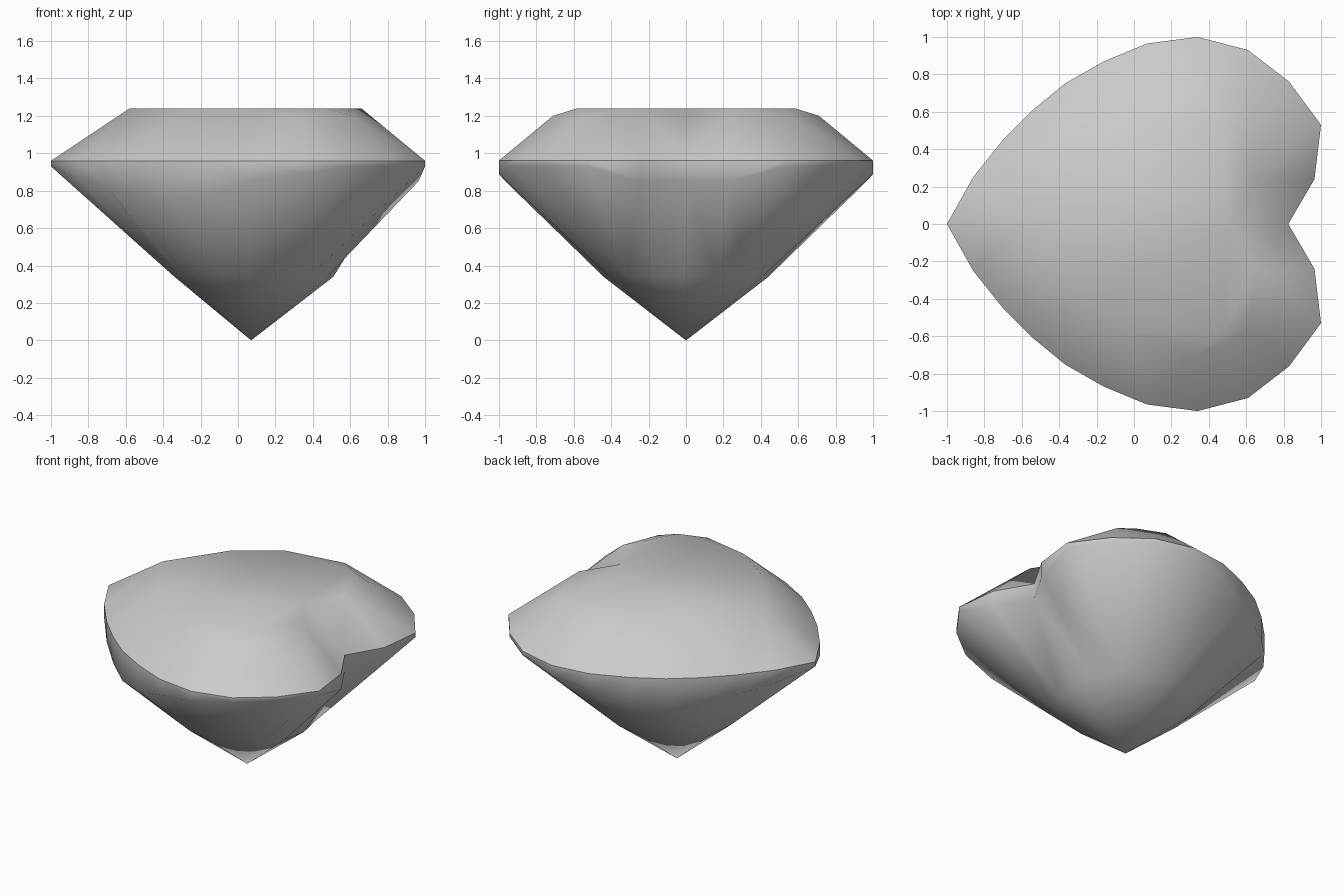
import bpy, bmesh
from math import cos, sin, pi
from mathutils import Vector

if "Cube" in bpy.data.objects:
    bpy.data.objects.remove(bpy.data.objects["Cube"])

bm = bmesh.new()
CULET = Vector((0.07, 0, 0))

# Half outline of the heart (y >= 0), pointed tip to cleft: x, y, lower girdle height
OUTLINE = [(-1, 0, .93), (-.86, .25, .87), (-.70, .45, .82), (-.54, .61, .78),
           (-.37, .75, .75), (-.16, .87, .775), (.07, .965, .85), (.34, 1, .89),
           (.61, .93, .93), (.83, .76, .935), (1, .53, .93), (.965, .24, .85),
           (.825, 0, .85)]


def ring(points):
    return [bm.verts.new(p) for p in points]


def zip_rings(a, b):
    """Triangulate the strip between two open rings, shortest diagonal first."""
    i = j = 0
    while i < len(a) - 1 or j < len(b) - 1:
        step_a = i < len(a) - 1 and (
            j == len(b) - 1 or
            (a[i + 1].co - b[j].co).length < (a[i].co - b[j + 1].co).length)
        if step_a:
            bm.faces.new((a[i], a[i + 1], b[j]))
            i += 1
        else:
            bm.faces.new((a[i], b[j + 1], b[j]))
            j += 1


# Girdle wall, scalloped along its lower edge
girdle_top = ring([(x, y, .96) for x, y, z in OUTLINE])
girdle_low = ring(OUTLINE)
for k in range(len(OUTLINE) - 1):
    bm.faces.new((girdle_top[k], girdle_top[k + 1], girdle_low[k + 1], girdle_low[k]))

# Table and crown with star facets on each lobe
T = 1.24
tip, left, back, star1, star2, lobe, cleft = crown = ring(
    [(-.58, 0, T), (-.32, .38, T), (-.04, .575, T), (.33, .71, 1.2),
     (.61, .56, 1.2), (.66, .24, T), (.505, 0, T)])
shoulder = bm.verts.new((.47, .58, T))
bm.faces.new((tip, left, back, shoulder, lobe, cleft))
bm.faces.new((back, star1, shoulder))
bm.faces.new((star1, star2, shoulder))
bm.faces.new((star2, lobe, shoulder))
zip_rings(crown, girdle_top)

# Pavilion: girdle to a small round ring, then to the culet
lower = ring([(CULET.x - r * cos(a), r * sin(a) if 0 < k < 8 else 0, .34)
              for k in range(9)
              for a, r in [(k * pi / 8, .41 + .03 * min(1, k / 4))]])
zip_rings(girdle_low, lower)
culet = bm.verts.new(CULET)
for k in range(len(lower) - 1):
    bm.faces.new((lower[k], lower[k + 1], culet))

# Mirror the half across y = 0
bmesh.ops.mirror(bm, geom=bm.verts[:] + bm.edges[:] + bm.faces[:],
                 axis='Y', merge_dist=1e-4)
bmesh.ops.remove_doubles(bm, verts=bm.verts[:], dist=1e-4)
bmesh.ops.recalc_face_normals(bm, faces=bm.faces[:])

# Smooth facets, crisp upper girdle edge
for f in bm.faces:
    f.smooth = True
for e in bm.edges:
    if all(abs(v.co.z - .96) < 1e-4 for v in e.verts):
        e.smooth = False

mesh = bpy.data.meshes.new("heart_gem")
bm.to_mesh(mesh)
bm.free()
bpy.context.collection.objects.link(bpy.data.objects.new("heart_gem", mesh))
